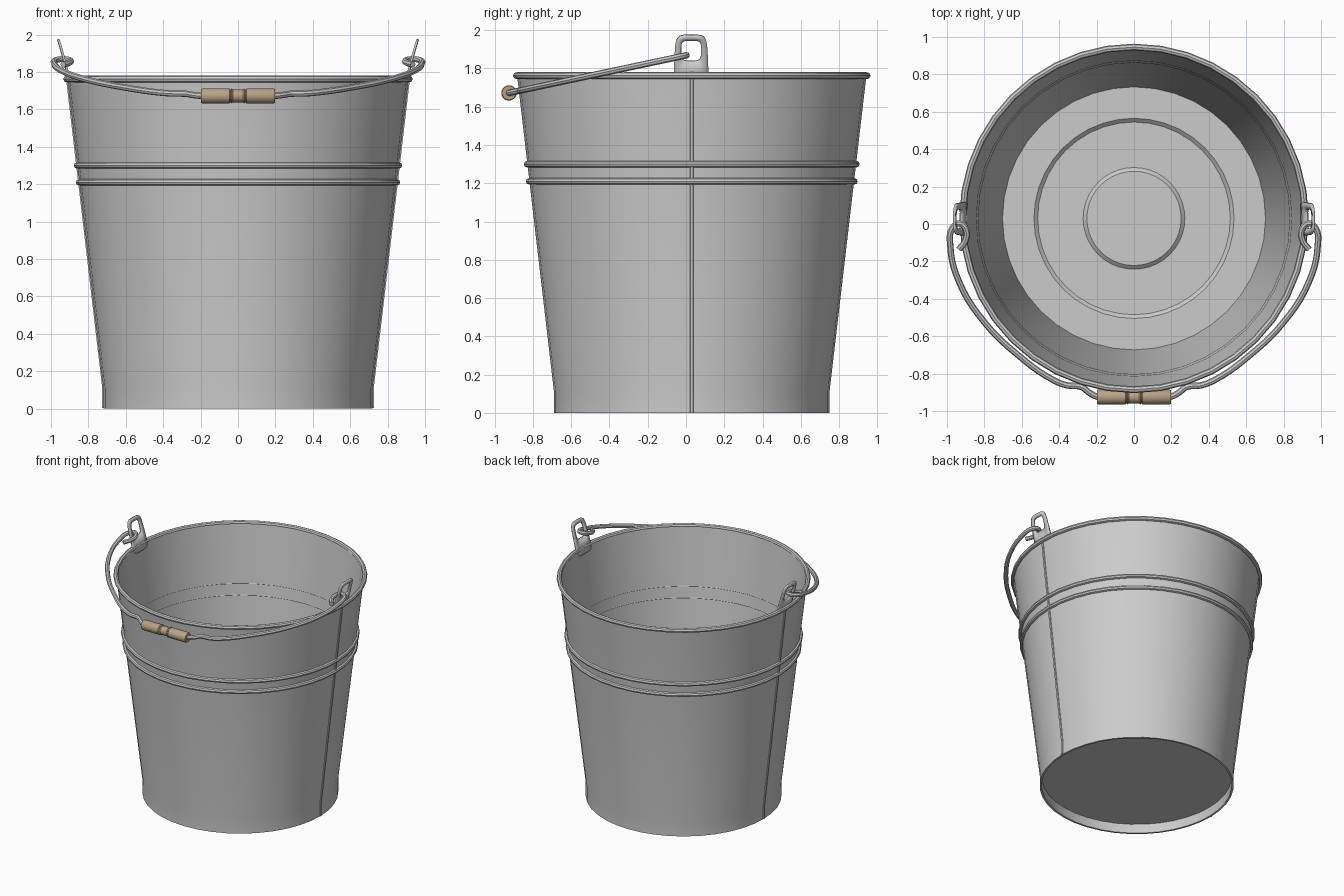
import bpy, bmesh, math
from mathutils import Vector, Matrix

if "Cube" in bpy.data.objects:
    bpy.data.objects.remove(bpy.data.objects["Cube"])

CY = 0.03      # bucket axis offset in y
SEG = 40


def finish(name, bm, angle=30):
    bmesh.ops.remove_doubles(bm, verts=bm.verts, dist=1e-5)
    bmesh.ops.recalc_face_normals(bm, faces=bm.faces)
    mesh = bpy.data.meshes.new(name)
    bm.to_mesh(mesh)
    bm.free()
    ob = bpy.data.objects.new(name, mesh)
    bpy.context.collection.objects.link(ob)
    bpy.ops.object.select_all(action='DESELECT')
    ob.select_set(True)
    bpy.context.view_layer.objects.active = ob
    bpy.ops.object.shade_smooth_by_angle(angle=math.radians(angle))
    return ob


def lathe(name, profile, closed=False, seg=SEG, matrix=Matrix.Translation((0, CY, 0))):
    """Spin a list of (radius, z) around z."""
    bm = bmesh.new()
    vs = [bm.verts.new((r, 0, z)) for r, z in profile]
    edges = [bm.edges.new(p) for p in zip(vs, vs[1:])]
    if closed:
        edges.append(bm.edges.new((vs[-1], vs[0])))
    bmesh.ops.spin(bm, geom=vs + edges, cent=(0, 0, 0), axis=(0, 0, 1),
                   angle=2 * math.pi, steps=seg, use_merge=True)
    bmesh.ops.transform(bm, matrix=matrix, verts=bm.verts)
    return finish(name, bm)


def ring(name, radius, z, thick):
    circle = [(radius + thick * math.cos(i * math.pi / 4), z + thick * math.sin(i * math.pi / 4))
              for i in range(8)]
    lathe(name, circle, closed=True).data.shade_smooth()


# Bucket shell with recessed underside and stepped floor
lathe("bucket_body", [
    (0, 0.075), (0.705, 0.075), (0.705, 0), (0.72, 0), (0.72, 0.11), (0.913, 1.765),
    (0.901, 1.765), (0.703, 0.11), (0.535, 0.11), (0.515, 0.092),
    (0.272, 0.092), (0.252, 0.11), (0, 0.11)])

# Rolled rim and two raised bands
ring("rim", 0.916, 1.762, 0.018)
ring("upper_band", 0.861, 1.30, 0.017)
ring("lower_band", 0.850, 1.21, 0.017)

# Vertical seams on both sides
for side, label in ((1, "right"), (-1, "left")):
    bm = bmesh.new()
    rows = []
    for r, z in ((0.72, 0.002), (0.72, 0.11), (0.913, 1.76)):
        rows.append([bm.verts.new((side * (r + dx), CY + dy, z))
                     for dx, dy in ((-0.006, -0.009), (0.006, -0.007), (0.006, 0.007), (-0.006, 0.009))])
    for a, b in zip(rows, rows[1:]):
        for i in range(4):
            j = (i + 1) % 4
            bm.faces.new((a[i], a[j], b[j], b[i]))
    bm.faces.new(rows[0])
    bm.faces.new(rows[-1])
    finish(label + "_seam", bm)


def rounded(t, hw, hz, n):
    c, s = math.cos(t), math.sin(t)
    return (hw * math.copysign(abs(c) ** (2 / n), c), hz * math.copysign(abs(s) ** (2 / n), s))


# Ears with an eye for the handle, leaning outward
for side, label in ((1, "right"), (-1, "left")):
    bm = bmesh.new()
    loops = []
    N = 40
    for hw, hz, zc, n in ((0.092, 0.1275, 1.8475, 5), (0.052, 0.053, 1.893, 4)):
        lp = []
        for i in range(N):
            y, z = rounded(2 * math.pi * i / N, hw, hz, n)
            z += zc
            y *= 1 - 0.5 * max(0, z - 1.75) * (hw > 0.06)
            x = 0.893 + 0.27 * (z - 1.72) - y * y * 0.5
            lp.append(bm.verts.new((side * x, CY + y - 0.003, z)))
        loops.append(lp)
    for i in range(N):
        j = (i + 1) % N
        bm.faces.new((loops[0][i], loops[0][j], loops[1][j], loops[1][i]))
    ob = finish(label + "_ear", bm)
    mod = ob.modifiers.new("thickness", 'SOLIDIFY')
    mod.thickness = 0.012
    mod.offset = 0


# Wire handle: right half of the path in plan, mirrored, lying in a tilted plane
def handle_z(y):
    return 1.868 + 0.212 * y


half = [(0.935, -0.135), (0.90, -0.085), (0.898, -0.03), (0.932, 0.003), (0.97, -0.02),
        (0.982, -0.12), (0.935, -0.31), (0.80, -0.525), (0.615, -0.705), (0.43, -0.835),
        (0.36, -0.862), (0.28, -0.872), (0.235, -0.905), (0.19, -0.925)]
path = half + [(-x, y) for x, y in reversed(half)]
cu = bpy.data.curves.new("wire_handle", 'CURVE')
cu.dimensions = '3D'
cu.bevel_depth = 0.017
cu.bevel_resolution = 2
cu.resolution_u = 5
cu.use_fill_caps = True
sp = cu.splines.new('BEZIER')
sp.bezier_points.add(len(path) - 1)
for p, (x, y) in zip(sp.bezier_points, path):
    p.co = (x, y, handle_z(y))
    p.handle_left_type = p.handle_right_type = 'AUTO'
wire = bpy.data.objects.new("wire_handle", cu)
bpy.context.collection.objects.link(wire)
bpy.ops.object.select_all(action='DESELECT')
wire.select_set(True)
bpy.context.view_layer.objects.active = wire
bpy.ops.object.convert(target='MESH')
bpy.ops.object.shade_smooth_by_angle(angle=math.radians(40))

# Turned wooden grip with two grooves
right_half = [(0.034, 0.028), (0.040, 0.034), (0.034, 0.040), (0.040, 0.046), (0.040, 0.19),
              (0.036, 0.198), (0, 0.198)]
profile = [(r, -z) for r, z in reversed(right_half)] + right_half
m = Matrix.Translation(Vector((0, -0.925, handle_z(-0.925)))) @ Matrix.Rotation(math.pi / 2, 4, 'Y')
grip = lathe("wooden_grip", profile, seg=20, matrix=m)
wood = bpy.data.materials.new("wood")
wood.diffuse_color = (0.50, 0.36, 0.24, 1)
wood.use_nodes = True
wood.node_tree.nodes["Principled BSDF"].inputs["Base Color"].default_value = wood.diffuse_color
grip.data.materials.append(wood)
